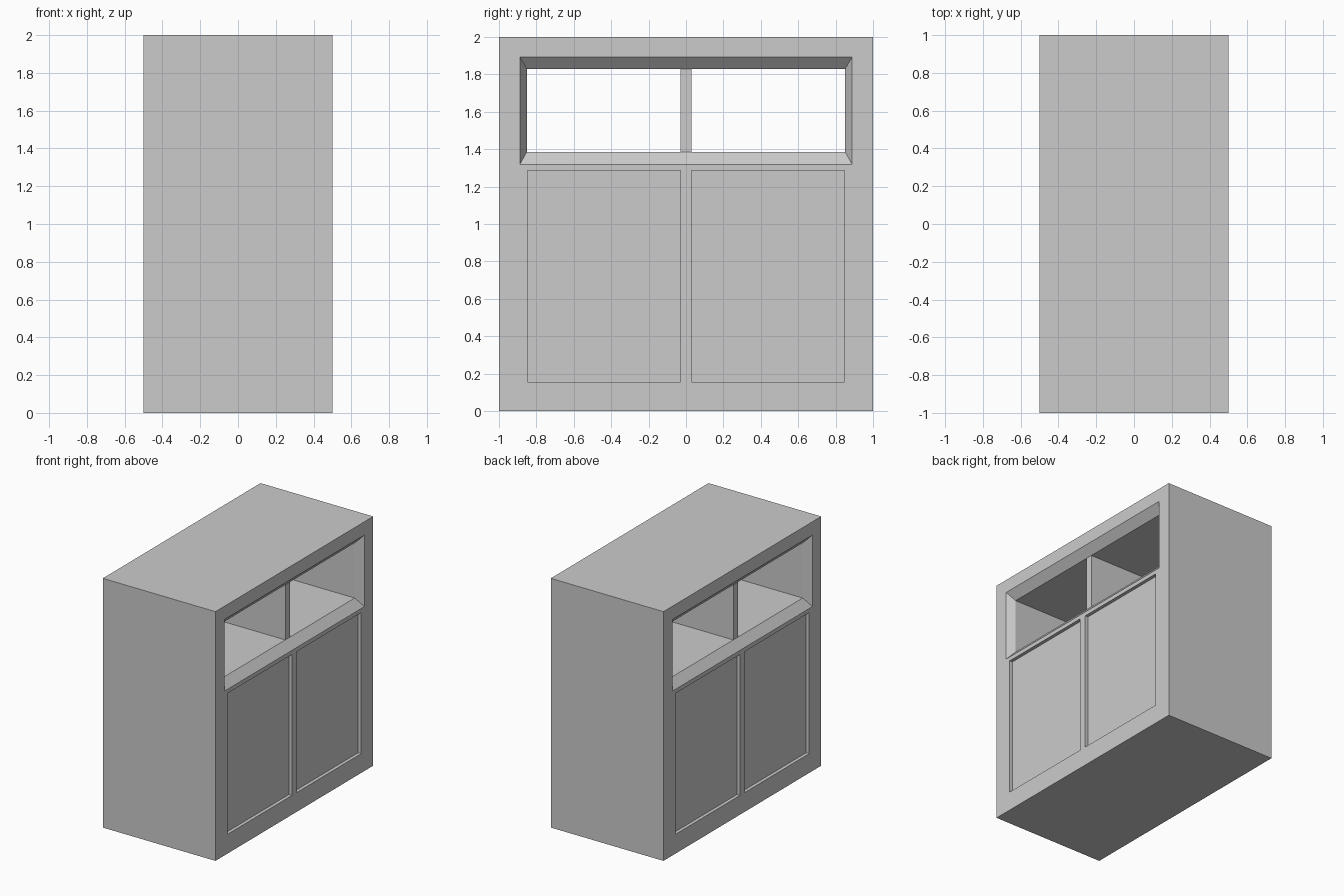
import bpy, bmesh

if "Cube" in bpy.data.objects:
    bpy.data.objects.remove(bpy.data.objects["Cube"])


def loft(name, sections):
    """Closed solid through rectangles (x, y0, y1, z0, z1) stacked along x."""
    bm = bmesh.new()
    rings = [[bm.verts.new(p) for p in ((x, y0, z0), (x, y1, z0), (x, y1, z1), (x, y0, z1))]
             for x, y0, y1, z0, z1 in sections]
    for a, b in zip(rings, rings[1:]):
        for i in range(4):
            j = (i + 1) % 4
            bm.faces.new((a[i], a[j], b[j], b[i]))
    bm.faces.new(rings[0])
    bm.faces.new(rings[-1])
    bmesh.ops.recalc_face_normals(bm, faces=bm.faces[:])
    mesh = bpy.data.meshes.new(name)
    bm.to_mesh(mesh)
    bm.free()
    obj = bpy.data.objects.new(name, mesh)
    bpy.context.collection.objects.link(obj)
    return obj


def box(name, x0, x1, *rect):
    return loft(name, [(x0, *rect), (x1, *rect)])


def cut(target, cutter):
    cutter.hide_render = True
    mod = target.modifiers.new("cut", 'BOOLEAN')
    mod.operation, mod.solver, mod.object = 'DIFFERENCE', 'EXACT', cutter
    bpy.context.view_layer.objects.active = target
    bpy.ops.object.modifier_apply(modifier=mod.name)
    bpy.data.objects.remove(cutter)


# Main cabinet block
cabinet = box("cabinet_body", -0.5, 0.5, -1, 1, 0, 2)

# Open shelf running right through, with splayed edges on both faces
inner = (-0.851, 0.851, 1.386, 1.828)
flare = (-0.925, 0.925, 1.252, 1.958)   # splay continued past the face
cut(cabinet, loft("shelf_cutter", [(-0.56, *flare), (-0.44, *inner),
                                   (0.44, *inner), (0.56, *flare)]))

# Two shallow recessed door panels on each face
DEPTH = 0.027
for side in (-1, 1):
    xs = sorted((side * (0.5 - DEPTH), side * 0.6))
    for half in (-1, 1):
        ys = sorted((half * 0.029, half * 0.848))
        cut(cabinet, box("panel_cutter", *xs, *ys, 0.155, 1.286))

# Upright dividing the open shelf
box("shelf_divider", -0.44, 0.44, -0.029, 0.029, 1.386, 1.828)
